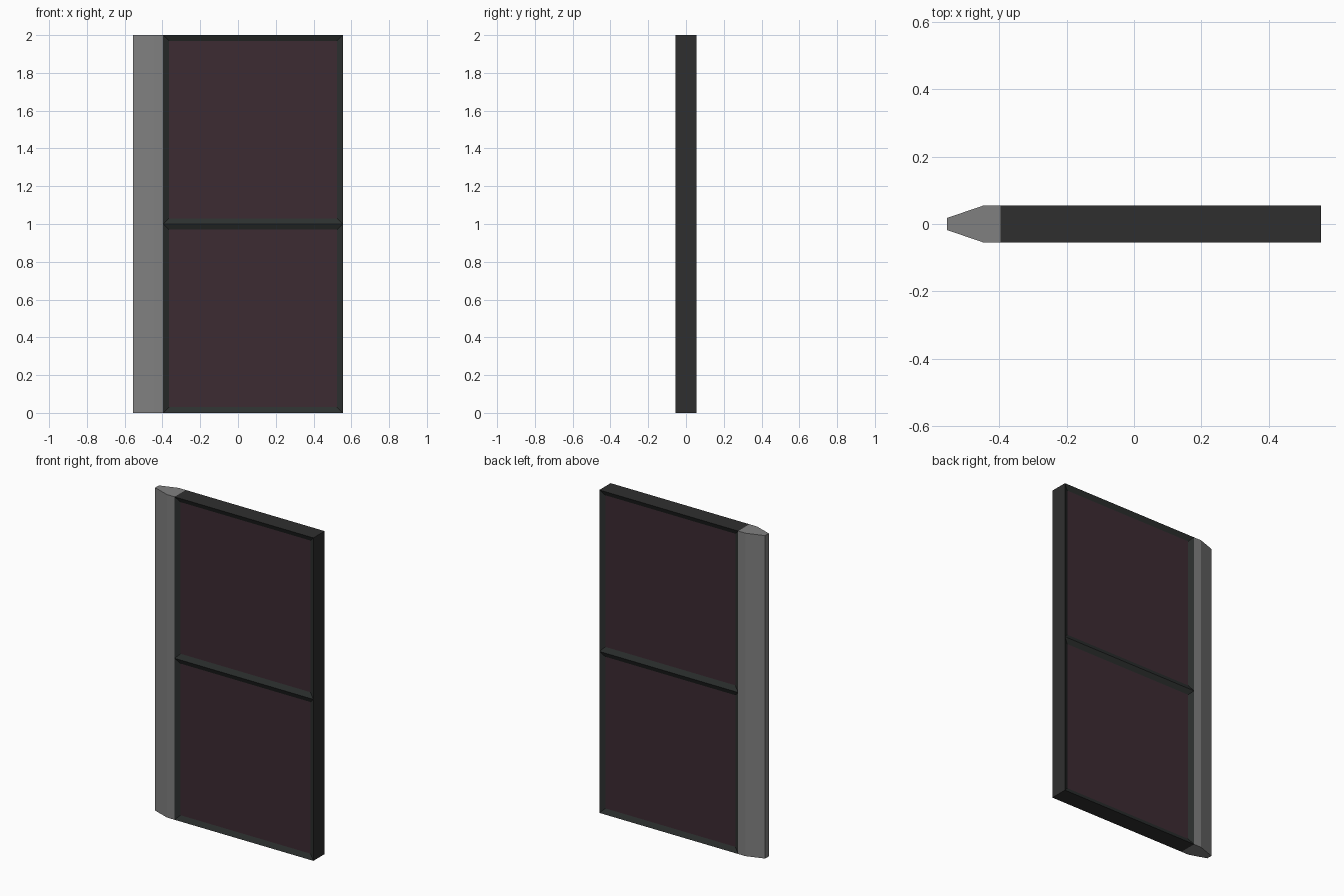
import bpy, bmesh

if "Cube" in bpy.data.objects:
    bpy.data.objects.remove(bpy.data.objects["Cube"])


def material(name, rgb):
    m = bpy.data.materials.new(name)
    m.diffuse_color = (*rgb, 1)
    m.use_nodes = True
    m.node_tree.nodes["Principled BSDF"].inputs["Base Color"].default_value = m.diffuse_color
    return m


dark = material("frame_dark", (0.028, 0.028, 0.028))
slope = material("slope_dark", (0.025, 0.029, 0.028))
maroon = material("panel_maroon", (0.045, 0.024, 0.032))
grey = material("edge_grey", (0.216, 0.216, 0.216))


def extrude_profile(name, points, levels, mats):
    """Closed prism from an xy profile (counter-clockwise), with a ring at each z level."""
    bm = bmesh.new()
    rings = [[bm.verts.new((x, y, z)) for x, y in points] for z in levels]
    n = len(points)
    for a, b in zip(rings, rings[1:]):
        for i in range(n):
            j = (i + 1) % n
            bm.faces.new((a[i], a[j], b[j], b[i]))
    bm.faces.new(rings[0][::-1])
    bm.faces.new(rings[-1])
    bm.normal_update()
    mesh = bpy.data.meshes.new(name)
    for m in mats:
        mesh.materials.append(m)
    obj = bpy.data.objects.new(name, mesh)
    bpy.context.collection.objects.link(obj)
    return obj, bm


X0, X1, SEAM, T = -0.555, 0.555, -0.396, 0.055

# Door leaf: two sunken bevelled panels on the front and back
leaf, bm = extrude_profile("door_leaf", [(SEAM, -T), (X1, -T), (X1, T), (SEAM, T)],
                           (0, 1, 2), (dark, slope, maroon))
panels = [f for f in bm.faces if abs(f.normal.y) > 0.9]
rims = bmesh.ops.inset_individual(bm, faces=panels, thickness=0.043, depth=-0.015)["faces"]
for f in rims:
    f.material_index = 1
for f in panels:
    f.material_index = 2
bm.to_mesh(leaf.data)
bm.free()

# Tapered closing edge
edge, bm = extrude_profile("closing_edge", [(X0, -0.018), (-0.447, -T), (SEAM, -T),
                                            (SEAM, T), (-0.447, T), (X0, 0.018)],
                           (0, 2), (grey,))
bm.to_mesh(edge.data)
bm.free()
